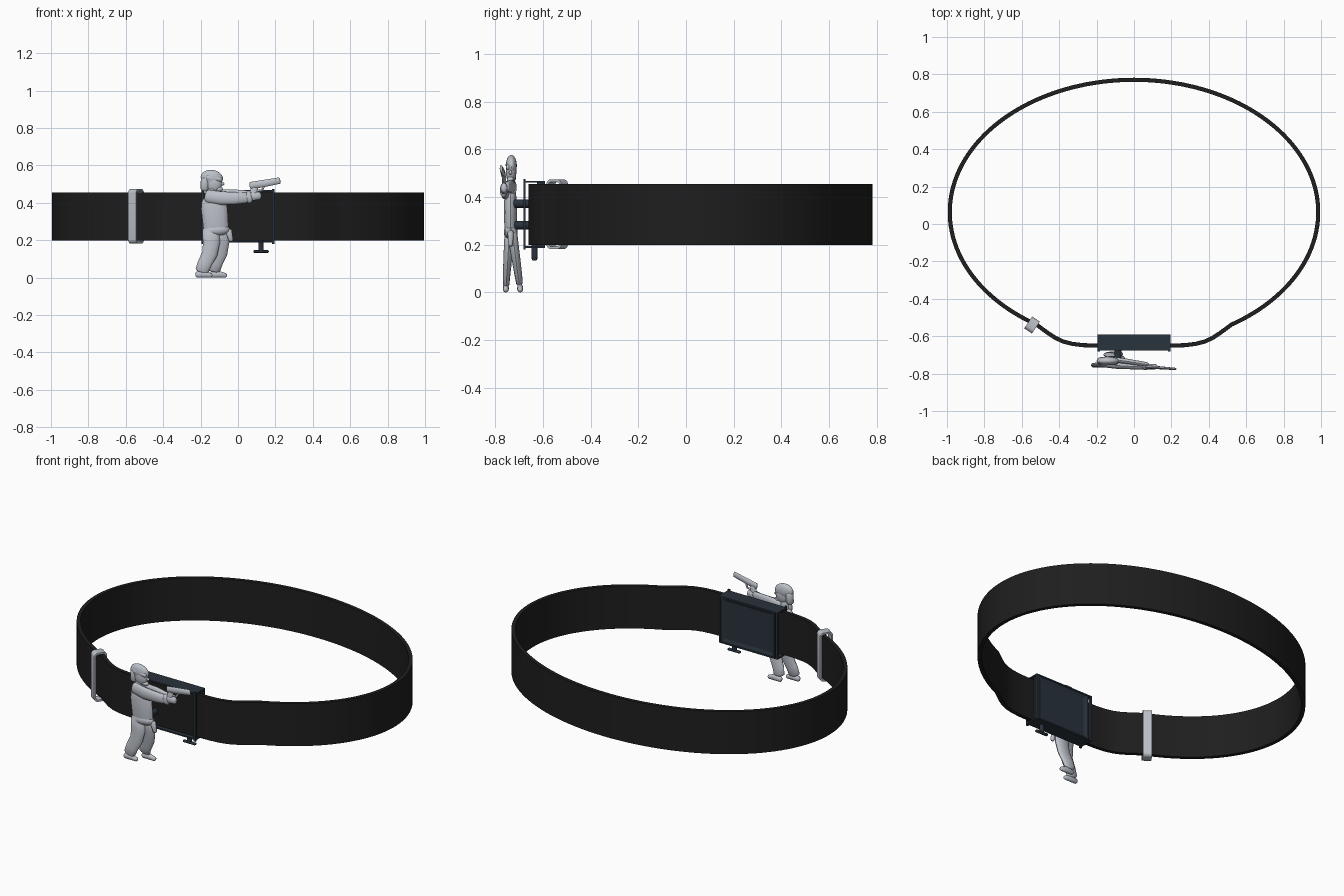
import bpy, bmesh, math
from mathutils import Vector, Matrix

cube = bpy.data.objects.get("Cube")
if cube:
    bpy.data.objects.remove(cube, do_unlink=True)


def material(name, rgb):
    m = bpy.data.materials.new(name)
    m.use_nodes = True
    m.diffuse_color = (*rgb, 1)
    m.node_tree.nodes["Principled BSDF"].inputs["Base Color"].default_value = (*rgb, 1)
    return m


LEATHER = material("black_leather", (0.013, 0.013, 0.013))
STEEL = material("dark_blue_steel", (0.022, 0.032, 0.045))
SILVER = material("silver", (0.5, 0.53, 0.58))


def finish(name, bm, mat, smooth=True):
    bmesh.ops.recalc_face_normals(bm, faces=bm.faces)
    me = bpy.data.meshes.new(name)
    bm.to_mesh(me)
    bm.free()
    ob = bpy.data.objects.new(name, me)
    bpy.context.collection.objects.link(ob)
    me.materials.append(mat)
    if smooth:
        bpy.ops.object.select_all(action='DESELECT')
        ob.select_set(True)
        bpy.context.view_layer.objects.active = ob
        bpy.ops.object.shade_smooth_by_angle(angle=math.radians(40))
    return ob


def box(name, x, y, z, mat):
    bm = bmesh.new()
    bmesh.ops.create_cube(bm, size=1)
    for v in bm.verts:
        v.co = [(a + b) / 2 + c * (b - a) for (a, b), c in zip((x, y, z), v.co)]
    return finish(name, bm, mat, False)


def ball(name, centre, size, tilt=0):
    bm = bmesh.new()
    bmesh.ops.create_uvsphere(bm, u_segments=20, v_segments=12, radius=1)
    bmesh.ops.transform(bm, verts=bm.verts, matrix=Matrix.Translation(centre)
                        @ Matrix.Rotation(math.radians(tilt), 4, 'Y') @ Matrix.Diagonal((*size, 1)))
    return finish(name, bm, SILVER)


def limb(name, stations, mat=SILVER, sides=14):
    """Round-ended tube; each station is x, y, z, width radius, depth radius."""
    pts = [Vector(s[:3]) for s in stations]
    rows = []
    for i, s in enumerate(stations):
        t = (pts[min(i + 1, len(pts) - 1)] - pts[max(i - 1, 0)]).normalized()
        ends = [(0, 1)]
        if i == 0:
            ends = [(-0.7, 0.35), (-0.45, 0.75), (0, 1)]
        elif i == len(pts) - 1:
            ends = [(0, 1), (0.45, 0.75), (0.7, 0.35)]
        for along, k in ends:
            rows.append((pts[i] + t * along * min(s[3:]), t, s[3] * k, s[4] * k))
    bm = bmesh.new()
    rings = []
    for p, t, w, d in rows:
        side = t.cross(Vector((0, 1, 0))).normalized()
        deep = side.cross(t)
        angles = [2 * math.pi * k / sides for k in range(sides)]
        rings.append([bm.verts.new(p + side * w * math.cos(a) + deep * d * math.sin(a)) for a in angles])
    for a, b in zip(rings, rings[1:]):
        for k in range(sides):
            n = (k + 1) % sides
            bm.faces.new((a[k], a[n], b[n], b[k]))
    bm.faces.new(rings[0])
    bm.faces.new(rings[-1])
    return finish(name, bm, mat)


def rod(name, a, b, r, mat):
    a, b = Vector(a), Vector(b)
    bm = bmesh.new()
    bmesh.ops.create_cone(bm, cap_ends=True, segments=20, radius1=r, radius2=r, depth=(b - a).length)
    turn = (b - a).to_track_quat('Z', 'Y').to_matrix().to_4x4()
    bmesh.ops.transform(bm, verts=bm.verts, matrix=Matrix.Translation((a + b) / 2) @ turn)
    return finish(name, bm, mat)


# Belt strap: oval loop flattened at the front
half = []
start = math.asin(0.53)
for i in range(61):
    a = start + (math.pi - start) * i / 60
    half.append((0.985 * math.sin(a), 0.063 - 0.708 * math.cos(a)))
bend = [(0, -0.65), (0.2, -0.65), (0.27, -0.648), (0.33, -0.641), (0.38, -0.628),
        (0.42, -0.609), (0.46, -0.583)]
outline = bend + half
outline[-1] = (0, outline[-1][1])
outline += [(-x, y) for x, y in outline[-2:0:-1]]
bm = bmesh.new()
rows = []
for x, y in outline:
    p = Vector((x, y))
    i = len(rows)
    t = Vector(outline[(i + 1) % len(outline)]) - Vector(outline[i - 1])
    n = Vector((t.y, -t.x)).normalized() * 0.011
    rows.append([bm.verts.new((*(p + n * s), z)) for s, z in ((1, .2), (1, .455), (-1, .455), (-1, .2))])
for i, a in enumerate(rows):
    b = rows[(i + 1) % len(rows)]
    for k in range(4):
        bm.faces.new((a[k], b[k], b[(k + 1) % 4], a[(k + 1) % 4]))
finish("belt_strap", bm, LEATHER)

# Buckle: open front rim, top and bottom plates, recessed back panel
for label, s in (("left", 1), ("right", -1)):
    x = sorted((s * 0.183, s * 0.195))
    box(label + "_front_bar", x, (-0.682, -0.672), (0.18, 0.475), STEEL)
    box(label + "_back_bar", x, (-0.602, -0.59), (0.188, 0.467), STEEL)
box("buckle_top_plate", (-0.195, 0.195), (-0.677, -0.59), (0.46, 0.468), STEEL)
box("buckle_bottom_plate", (-0.195, 0.195), (-0.677, -0.59), (0.187, 0.195), STEEL)
panel = box("buckle_back_panel", (-0.17, 0.185), (-0.625, -0.592), (0.19, 0.465), STEEL)
bm = bmesh.new()
bm.from_mesh(panel.data)
back = [f for f in bm.faces if f.normal.y > 0.9]
bmesh.ops.inset_region(bm, faces=back, thickness=0.035)
bmesh.ops.translate(bm, verts=back[0].verts, vec=(0, -0.01, 0))
bm.to_mesh(panel.data)
bm.free()

# Release knob and figure mounting pegs
rod("knob_post", (0.123, -0.635, 0.14), (0.123, -0.635, 0.2), 0.013, STEEL)
limb("knob_handle", [(0.087, -0.635, 0.14, 0.007, 0.011), (0.16, -0.635, 0.14, 0.007, 0.011)], STEEL)
for label, z in (("upper", 0.372), ("lower", 0.282)):
    rod(label + "_peg", (-0.085, -0.735, z), (-0.085, -0.66, z), 0.018, STEEL)

# Strap keeper: rounded ring wrapped around the strap
bm = bmesh.new()
rings = []
for depth, height, r in ((0.038, 0.146, 0.022), (0.028, 0.135, 0.013)):
    loop = []
    for q in range(4):
        cx, cz = ((1, 1), (-1, 1), (-1, -1), (1, -1))[q]
        for k in range(6):
            a = math.pi / 2 * (q + k / 5)
            loop.append((cx * (depth - r) + r * math.cos(a), cz * (height - r) + r * math.sin(a)))
    rings.append([[bm.verts.new((x, d, z)) for d, z in loop] for x in (-0.025, 0.025)])
(oa, ob_), (ia, ib) = rings
for a, b in ((oa, ob_), (ob_, ib), (ib, ia), (ia, oa)):
    for k in range(24):
        n = (k + 1) % 24
        bm.faces.new((a[k], a[n], b[n], b[k]))
keeper = finish("strap_keeper", bm, SILVER)
keeper.location = (-0.545, -0.54, 0.328)
keeper.rotation_euler.z = math.radians(-34)

# Figure: head, hair and face
ball("head", (-0.128, -0.733, 0.505), (0.043, 0.022, 0.05))
ball("hair_cap", (-0.14, -0.732, 0.533), (0.06, 0.023, 0.043), 8)
limb("back_hair", [(-0.175, -0.732, 0.525, 0.024, 0.021), (-0.178, -0.732, 0.475, 0.022, 0.019)])
limb("fringe", [(-0.165, -0.746, 0.535, 0.014, 0.01), (-0.095, -0.744, 0.525, 0.012, 0.01)])
ball("nose", (-0.084, -0.736, 0.502), (0.011, 0.007, 0.009))
ball("chin", (-0.102, -0.735, 0.473), (0.022, 0.015, 0.014))
limb("neck", [(-0.14, -0.734, 0.47, 0.025, 0.017), (-0.14, -0.734, 0.43, 0.03, 0.02)])

# Figure: torso and belt line
limb("torso", [(-0.14, -0.735, 0.425, 0.055, 0.022), (-0.128, -0.736, 0.38, 0.07, 0.027),
               (-0.122, -0.736, 0.32, 0.069, 0.028), (-0.118, -0.735, 0.265, 0.067, 0.026),
               (-0.118, -0.734, 0.24, 0.066, 0.024)])
limb("jacket_hem", [(-0.118, -0.735, 0.262, 0.073, 0.029), (-0.117, -0.735, 0.245, 0.074, 0.029)])
limb("holster", [(-0.05, -0.735, 0.25, 0.018, 0.013), (-0.037, -0.735, 0.2, 0.012, 0.01)])

# Figure: arms reaching forward to the pistol
limb("right_arm", [(-0.165, -0.748, 0.435, 0.034, 0.018), (-0.09, -0.757, 0.425, 0.036, 0.018),
                   (-0.02, -0.761, 0.424, 0.033, 0.016), (0.06, -0.764, 0.428, 0.027, 0.014)])
limb("left_arm", [(-0.12, -0.724, 0.44, 0.03, 0.015), (-0.03, -0.735, 0.445, 0.027, 0.014),
                  (0.07, -0.752, 0.442, 0.023, 0.013)])
limb("right_cuff", [(0.052, -0.764, 0.428, 0.031, 0.016), (0.067, -0.764, 0.43, 0.031, 0.016)])
limb("hands", [(0.07, -0.762, 0.435, 0.024, 0.015), (0.115, -0.763, 0.438, 0.021, 0.014)])

# Pistol
limb("pistol_slide", [(0.068, -0.764, 0.492, 0.02, 0.009), (0.145, -0.769, 0.505, 0.019, 0.008),
                      (0.222, -0.775, 0.519, 0.017, 0.006)], sides=8)
limb("pistol_grip", [(0.088, -0.763, 0.485, 0.019, 0.009), (0.078, -0.763, 0.42, 0.02, 0.01)])
limb("trigger_guard", [(0.105, -0.765, 0.465, 0.006, 0.005), (0.128, -0.766, 0.466, 0.006, 0.005),
                       (0.137, -0.767, 0.487, 0.006, 0.005)], sides=8)

# Figure: legs and shoes
limb("right_leg", [(-0.145, -0.74, 0.25, 0.045, 0.021), (-0.142, -0.744, 0.19, 0.046, 0.02),
                   (-0.15, -0.748, 0.13, 0.041, 0.018), (-0.178, -0.752, 0.075, 0.038, 0.016),
                   (-0.193, -0.754, 0.035, 0.036, 0.014)])
limb("left_leg", [(-0.1, -0.728, 0.25, 0.05, 0.021), (-0.092, -0.72, 0.19, 0.046, 0.02),
                  (-0.098, -0.711, 0.13, 0.041, 0.018), (-0.122, -0.703, 0.075, 0.038, 0.016),
                  (-0.13, -0.698, 0.04, 0.035, 0.014)])
for label, x, y in (("right", -0.19, -0.755), ("left", -0.112, -0.695)):
    limb(label + "_shoe", [(x - 0.03, y, 0.016, 0.016, 0.012), (x + 0.01, y, 0.018, 0.018, 0.013),
                           (x + 0.045, y, 0.012, 0.012, 0.011)])
